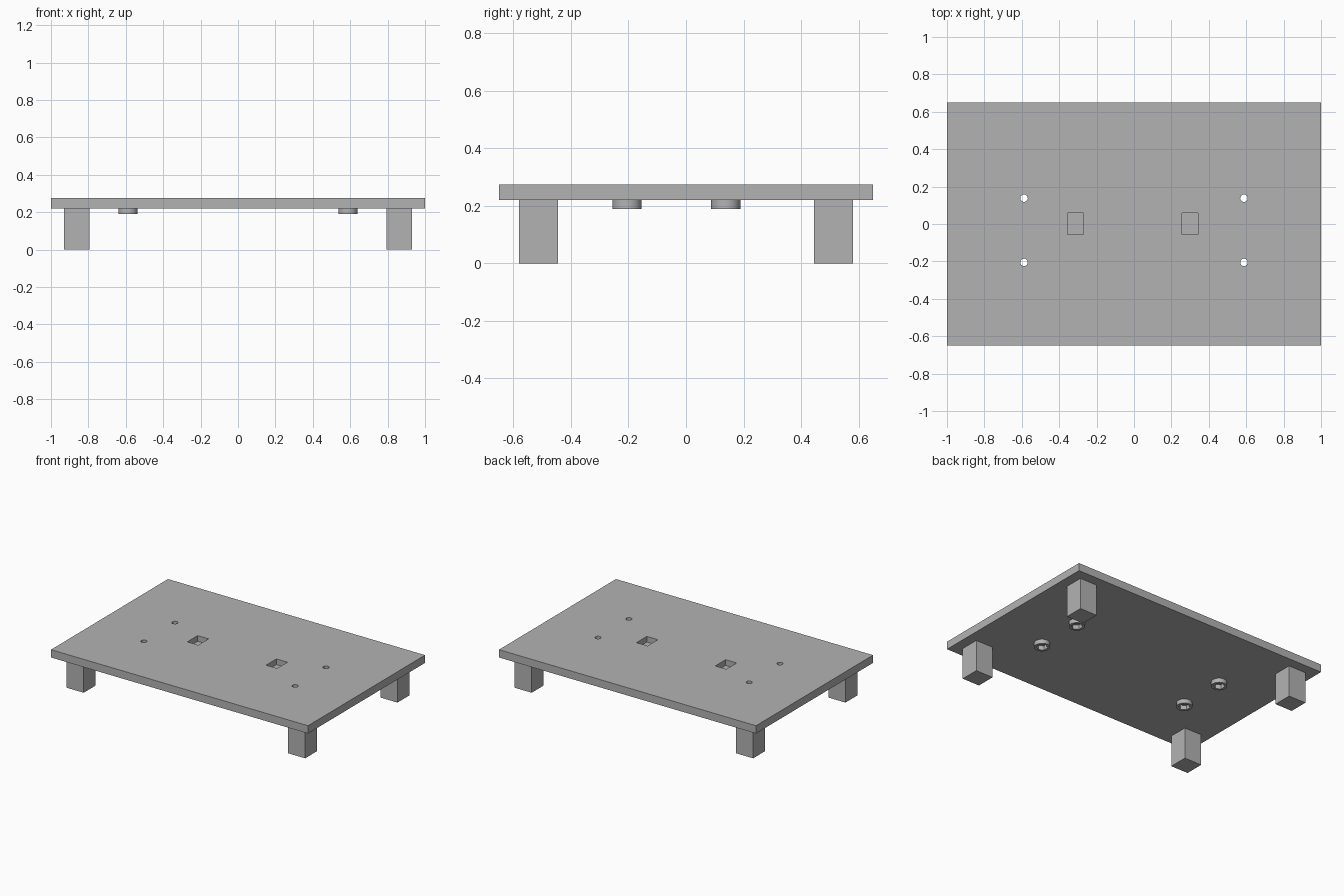
import bpy
import math

cube = bpy.data.objects.get("Cube")
if cube:
    bpy.data.objects.remove(cube)

grey = bpy.data.materials.new("plain grey")
grey.use_nodes = True
COLOUR = (0.45, 0.45, 0.45, 1)
grey.diffuse_color = COLOUR
grey.node_tree.nodes["Principled BSDF"].inputs["Base Color"].default_value = COLOUR

PLATE_BOTTOM, PLATE_TOP = 0.22, 0.275
BOSS_BOTTOM = 0.19


def finish(name):
    obj = bpy.context.object
    obj.name = name
    obj.data.materials.append(grey)
    return obj


def box(name, x, y, z):
    """Box from (low, high) ranges."""
    ranges = (x, y, z)
    bpy.ops.mesh.primitive_cube_add(size=1, location=[(a + b) / 2 for a, b in ranges])
    bpy.context.object.scale = [b - a for a, b in ranges]
    bpy.ops.object.transform_apply(location=False, rotation=False)
    return finish(name)


def cylinder(name, x, y, z, radius, sides):
    bpy.ops.mesh.primitive_cylinder_add(
        vertices=sides, radius=radius, depth=z[1] - z[0], location=(x, y, sum(z) / 2))
    return finish(name)


def cut(target, cutter):
    cutter.hide_render = True
    mod = target.modifiers.new("cut", "BOOLEAN")
    mod.operation = "DIFFERENCE"
    mod.solver = "EXACT"
    mod.object = cutter
    bpy.context.view_layer.objects.active = target
    bpy.ops.object.modifier_apply(modifier=mod.name)
    bpy.data.objects.remove(cutter)


# Table plate with two shallow rectangular pockets
plate = box("plate", (-1, 1), (-0.65, 0.65), (PLATE_BOTTOM, PLATE_TOP))
for x in (-0.313, 0.30):
    cut(plate, box("pocket_cutter", (x - 0.043, x + 0.043), (-0.055, 0.06), (0.235, 0.3)))

# Screw bosses with a hexagonal nut recess and a bolt hole through the plate
for side, x in (("right", -0.588), ("left", 0.588)):
    for end, y in (("front", -0.205), ("back", 0.138)):
        boss = cylinder(f"{end}_{side}_boss", x, y, (BOSS_BOTTOM, PLATE_BOTTOM), 0.051, 32)
        cut(boss, cylinder("nut_cutter", x, y, (0.15, 0.25), 0.037, 6))
        bpy.ops.object.select_all(action="DESELECT")
        boss.select_set(True)
        bpy.ops.object.shade_smooth_by_angle(angle=math.radians(30))
        cut(plate, cylinder("hole_cutter", x, y, (0.1, 0.4), 0.02, 16))

# Four square legs
for side, sx in (("right", -1), ("left", 1)):
    for end, sy in (("front", -1), ("back", 1)):
        cx, cy, half = sx * 0.862, sy * 0.513, 0.067
        box(f"{end}_{side}_leg", (cx - half, cx + half), (cy - half, cy + half),
            (0, PLATE_BOTTOM))
